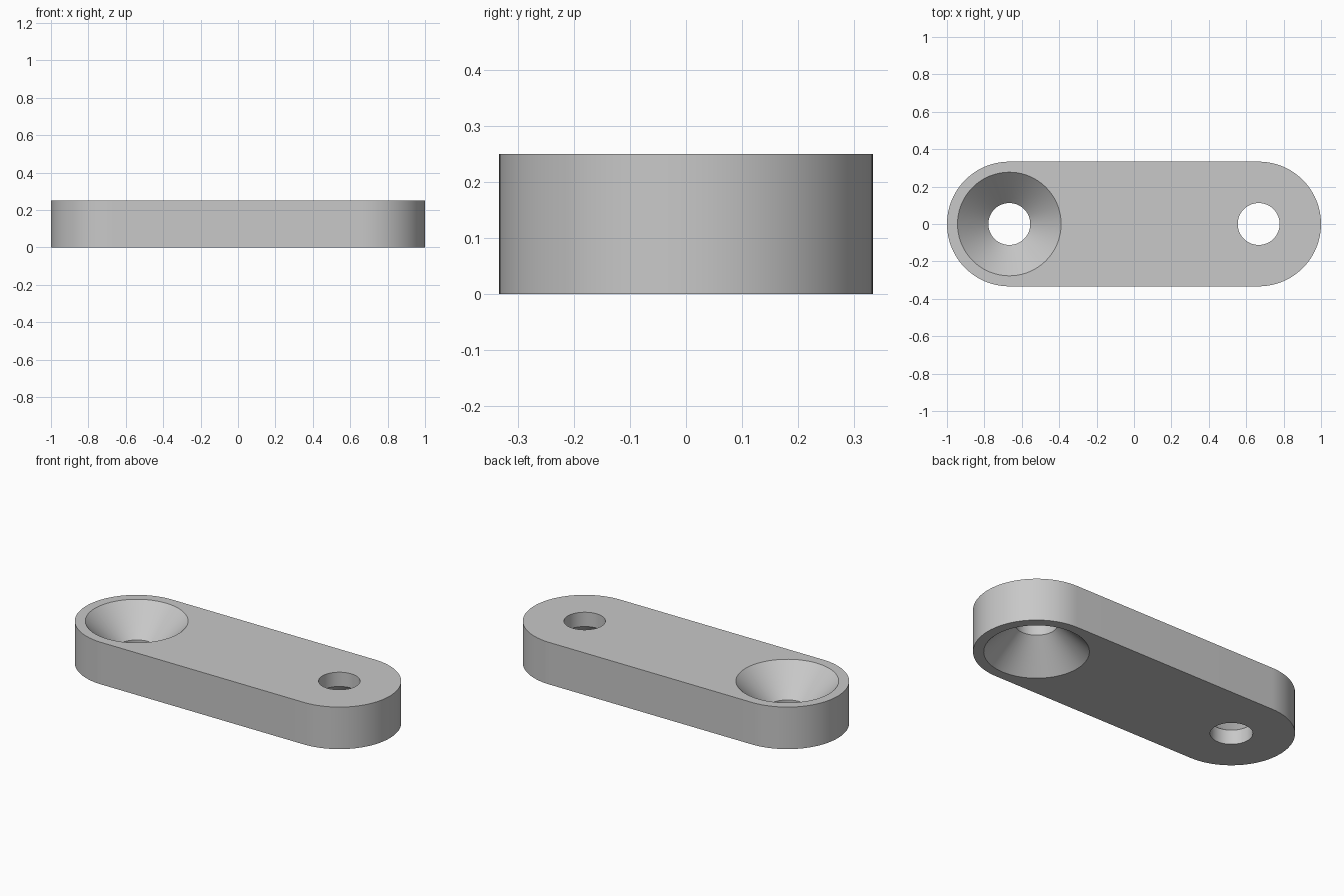
import bpy, bmesh
from math import cos, sin, pi, radians

if "Cube" in bpy.data.objects:
    bpy.data.objects.remove(bpy.data.objects["Cube"])

END_R, PIVOT_X, THICK = 1 / 3, 2 / 3, 0.25
HOLE_R, SINK_R = 0.112, 0.277
SINK_DEPTH = SINK_R - HOLE_R      # 45 degree countersink
OVER = 0.04                       # cutter overshoot
SEG = 96

grey = bpy.data.materials.new("plain grey")
grey.use_nodes = True
grey.diffuse_color = (0.58, 0.58, 0.58, 1)
grey.node_tree.nodes["Principled BSDF"].inputs["Base Color"].default_value = grey.diffuse_color


def stack(name, rings):
    """Solid made by joining closed rings of points, capped at both ends."""
    bm = bmesh.new()
    loops = [[bm.verts.new(p) for p in ring] for ring in rings]
    for a, b in zip(loops, loops[1:]):
        for i in range(len(a)):
            j = (i + 1) % len(a)
            bm.faces.new((a[i], a[j], b[j], b[i]))
    bm.faces.new(loops[0][::-1])
    bm.faces.new(loops[-1])
    bmesh.ops.recalc_face_normals(bm, faces=bm.faces[:])
    mesh = bpy.data.meshes.new(name)
    bm.to_mesh(mesh)
    bm.free()
    mesh.materials.append(grey)
    ob = bpy.data.objects.new(name, mesh)
    bpy.context.collection.objects.link(ob)
    return ob


def circle(x, r, z):
    return [(x + r * cos(2 * pi * i / SEG), r * sin(2 * pi * i / SEG), z)
            for i in range(SEG)]


def slot(z):
    """Outline with two round ends."""
    half = SEG // 2
    return [(side * (PIVOT_X + END_R * sin(pi * i / half)),
             -side * END_R * cos(pi * i / half), z)
            for side in (1, -1) for i in range(half + 1)]


# Round-ended link bar
bar = stack("link_bar", [slot(0), slot(THICK)])

# Countersunk holes: opening upwards at one end, downwards at the other
for side, name in ((-1, "upper_hole_cutter"), (1, "lower_hole_cutter")):
    profile = [(HOLE_R, -OVER), (HOLE_R, THICK - SINK_DEPTH), (SINK_R + OVER, THICK + OVER)]
    cutter = stack(name, [circle(side * PIVOT_X, r, z if side < 0 else THICK - z)
                          for r, z in profile])
    cutter.hide_render = True
    mod = bar.modifiers.new(name, 'BOOLEAN')
    mod.operation = 'DIFFERENCE'
    mod.solver = 'EXACT'
    mod.object = cutter
    bpy.ops.object.select_all(action='DESELECT')
    bar.select_set(True)
    bpy.context.view_layer.objects.active = bar
    bpy.ops.object.modifier_apply(modifier=mod.name)
    bpy.data.objects.remove(cutter)

# Smooth round walls, crisp rims
bpy.ops.object.shade_smooth_by_angle(angle=radians(30))
